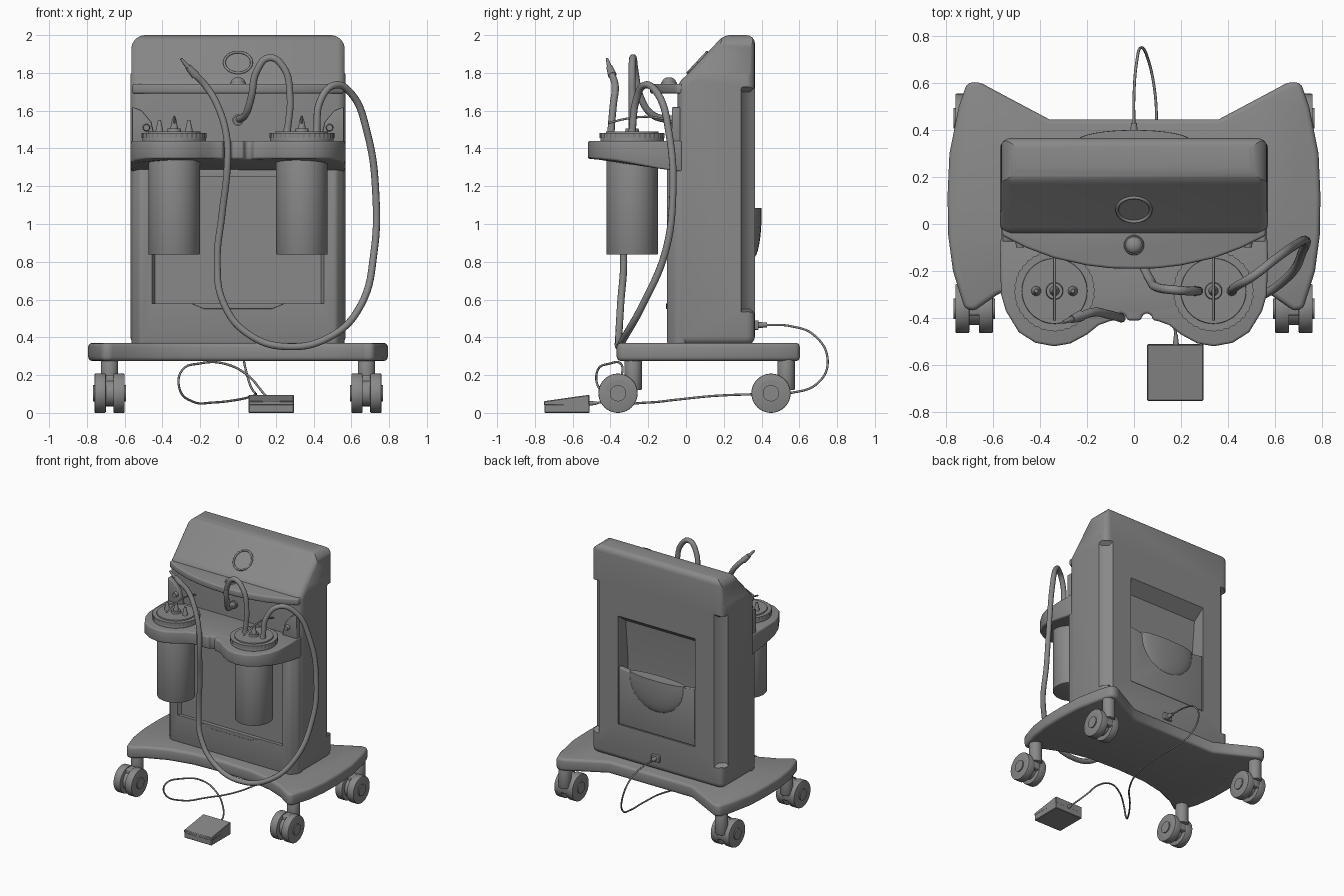
import bpy, bmesh, math
from mathutils import Vector, Matrix

if "Cube" in bpy.data.objects:
    bpy.data.objects.remove(bpy.data.objects["Cube"])

# Dark grey plastic for every part
GREY = bpy.data.materials.new('dark_grey')
GREY.diffuse_color = (.25, .25, .25, 1)
GREY.use_nodes = True
GREY.node_tree.nodes["Principled BSDF"].inputs["Base Color"].default_value = GREY.diffuse_color


def finish(name, bm, bevel=0, seg=3, limit=32):
    bmesh.ops.recalc_face_normals(bm, faces=bm.faces[:])
    if bevel:
        edges = [e for e in bm.edges if len(e.link_faces) == 2
                 and e.calc_face_angle(0) > math.radians(limit)]
        bmesh.ops.bevel(bm, geom=edges, offset=bevel, segments=seg, profile=0.5,
                        affect='EDGES', clamp_overlap=True)
    me = bpy.data.meshes.new(name)
    bm.to_mesh(me)
    bm.free()
    me.materials.append(GREY)
    ob = bpy.data.objects.new(name, me)
    bpy.context.collection.objects.link(ob)
    smooth(ob)
    return ob


def activate(ob):
    bpy.ops.object.select_all(action='DESELECT')
    ob.select_set(True)
    bpy.context.view_layer.objects.active = ob


def smooth(ob):
    activate(ob)
    bpy.ops.object.shade_smooth_by_angle(angle=math.radians(35))


def prism(name, pts, axis, lo, hi, bevel=0, seg=3, edit=None):
    """Extrude a 2D outline along an axis (x: yz points, y: xz, z: xy)."""
    def at(p, h):
        return {'x': (h, *p), 'y': (p[0], h, p[1]), 'z': (*p, h)}[axis]
    bm = bmesh.new()
    rings = [[bm.verts.new(at(p, h)) for p in pts] for h in (lo, hi)]
    n = len(pts)
    for r in rings:
        bm.faces.new(r)
    for i in range(n):
        j = (i + 1) % n
        bm.faces.new((rings[0][i], rings[0][j], rings[1][j], rings[1][i]))
    if edit:
        for v in bm.verts:
            edit(v.co)
    return finish(name, bm, bevel, seg)


def box(name, x, y, z, bevel=0):
    return prism(name, [(x[0], y[0]), (x[1], y[0]), (x[1], y[1]), (x[0], y[1])], 'z', *z, bevel)


def cyl(name, a, b, r1, r2=None, n=32, bevel=0):
    a, b = Vector(a), Vector(b)
    rot = Vector((0, 0, 1)).rotation_difference(b - a).to_matrix().to_4x4()
    bm = bmesh.new()
    bmesh.ops.create_cone(bm, cap_ends=True, segments=n, radius1=r1,
                          radius2=r1 if r2 is None else r2, depth=(b - a).length,
                          matrix=Matrix.Translation((a + b) / 2) @ rot)
    return finish(name, bm, bevel, 2)


def ball(name, loc, scale, cut_top=False):
    bm = bmesh.new()
    bmesh.ops.create_uvsphere(bm, u_segments=32, v_segments=16, radius=1)
    if cut_top:
        bmesh.ops.bisect_plane(bm, geom=bm.verts[:] + bm.edges[:] + bm.faces[:], plane_co=(0, 0, .15),
                               plane_no=(0, 0, 1), clear_outer=True)
        bmesh.ops.holes_fill(bm, edges=[e for e in bm.edges if e.is_boundary])
    for v in bm.verts:
        v.co = Vector(loc) + Vector(c * s for c, s in zip(v.co, scale))
    return finish(name, bm)


def tube(name, pts, r):
    cu = bpy.data.curves.new(name, 'CURVE')
    cu.dimensions, cu.bevel_depth, cu.bevel_resolution = '3D', r, 3
    cu.use_fill_caps, cu.resolution_u = True, 8
    cu.materials.append(GREY)
    sp = cu.splines.new('BEZIER')
    sp.bezier_points.add(len(pts) - 1)
    for bp, p in zip(sp.bezier_points, pts):
        bp.co = p
        bp.handle_left_type = bp.handle_right_type = 'AUTO'
    bpy.context.collection.objects.link(bpy.data.objects.new(name, cu))


def mirrored(half):
    return half + [(-x, y) for x, y in reversed(half) if x > 0]


def cut(ob, cutter):
    m = ob.modifiers.new('cut', 'BOOLEAN')
    m.operation, m.object, m.solver = 'DIFFERENCE', cutter, 'EXACT'
    activate(ob)
    bpy.ops.object.modifier_apply(modifier=m.name)
    bpy.data.objects.remove(cutter)


# Wheeled base plate
base = [(0, .445), (.36, .445), (.52, .53), (.66, .605), (.71, .6), (.745, .5), (.785, .3), (.793, .12),
        (.79, -.05), (.77, -.2), (.72, -.36), (.68, -.37), (.58, -.3), (.44, -.24), (.25, -.2), (0, -.19)]
prism('base', mirrored(base), 'z', .275, .37, .022)

# Twin-wheel casters
for sx in (-1, 1):
    for y in (-.36, .45):
        x = sx * .68
        cyl('caster_stem', (x, y + .08, .12), (x, y + .08, .285), .046, bevel=.006)
        box('caster_bridge', (x - .035, x + .035), (y - .03, y + .1), (.07, .2), .012)
        cyl('caster_axle', (x - .08, y, .105), (x + .08, y, .105), .07)
        for s in (-1, 1):
            cyl('caster_wheel', (x + s * .02, y, .104), (x + s * .08, y, .104), .104, n=40, bevel=.006)
            cyl('caster_hub', (x + s * .07, y, .104), (x + s * .088, y, .104), .043)

# Main cabinet with sloped console, back niche and chamfered rear corners
body = prism('cabinet', [(.365, .36), (.365, 2), (.2, 2), (0, 1.785), (-.045, 1.745), (-.045, .36)],
             'x', -.57, .57, .045, 4)
cut(body, prism('niche_cutter', [(.42, 1.5), (.365, 1.49), (.27, 1.42), (.24, 1.1), (.24, .64), (.42, .64)],
                'x', -.335, .335))


def slant_ends(co):
    if abs(co.x) < .57 and co.y < .36:
        co.z += .04 if co.z < 1 else -.04


for s in (-1, 1):
    cut(body, prism('corner_cutter', [(s * .49, .38), (s * .515, .34), (s * .552, .3), (s * .6, .275), (s * .6, .38)],
                    'z', .51, 1.74, edit=slant_ends))
    arc = [(s * (.49 + .075 * math.sin(a)), 1.925 + .075 * math.cos(a))
           for a in (i * math.pi / 16 for i in range(9))]
    cut(body, prism('top_corner_cutter', [(s * .49, 2.05)] + arc + [(s * .565, 1.8), (s * .62, 1.7), (s * .62, 2.05)],
                    'y', -.2, .5))
smooth(body)

# Back pocket
prism('pocket_panel', [(-.33, .645), (.33, .645), (.33, 1.09), (.2, 1.07), (0, 1.06), (-.2, 1.07), (-.33, 1.09)],
      'y', .325, .366, .006)
ball('pocket_bulge', (0, .355, 1.05), (.24, .045, .23), True)

# Lower front panel with a shallow recess and a ledge
front = prism('front_panel', mirrored([(0, 0), (.565, 0), (.56, -.05), (.52, -.1), (0, -.1)]),
              'z', .36, 1.32, .015)
cut(front, prism('front_cutter', [(-.48, -.14), (-.44, -.075), (.44, -.075), (.48, -.14)], 'z', .58, 1.25))
smooth(front)
prism('front_ledge', [(-.25, .58), (-.18, .55), (.18, .55), (.25, .58)], 'y', -.106, -.08, .004)

# Console lip, button ring and knob
lip = mirrored([(0, .1), (.555, .1), (.56, -.05), (.46, -.1), (.34, -.145), (.2, -.176), (.1, -.188), (0, -.19)])
prism('console_lip', lip, 'z', 1.69, 1.742, .012)
normal = Vector((0, -.732, .681))
slope = Vector((0, .681, .732))
centre = Vector((0, .063, 1.853)) + normal * .003
ring = [centre + Vector((.072 * math.cos(i * math.tau / 24), 0, 0)) + slope * (.075 * math.sin(i * math.tau / 24))
        for i in range(25)]
tube('button_ring', ring, .007)
cyl('knob_base', (0, -.09, 1.735), (0, -.09, 1.752), .045, .04)
ball('knob', (0, -.09, 1.752), (.036, .036, .025))

# Canister bracket with hose notches, thinner towards the front
half = [(0, -.02), (.565, -.02), (.57, -.15), (.565, -.3), (.545, -.37), (.49, -.46), (.42, -.505), (.34, -.52),
        (.27, -.508), (.2, -.47), (.15, -.43), (.1, -.412), (.08, -.41), (.075, -.388), (.055, -.378),
        (.035, -.388), (.03, -.41), (0, -.41)]


def taper(co):
    if co.z < 1.35:
        co.z = 1.275 + .07 * min(1, max(0, (-co.y - .05) / .36))


prism('bracket', mirrored(half), 'z', 1.28, 1.44, .012, edit=taper)

# Canisters with ribbed lids and spouts
for s in (-1, 1):
    x, y = s * .338, -.285
    cyl('canister', (x, y, .838), (x, y, 1.44), .136, n=48, bevel=.004)
    cyl('lid_flange', (x, y, 1.43), (x, y, 1.458), .168, n=48, bevel=.004)
    ribs = []
    for i in range(144):
        r = .172 if i % 4 < 2 else .168
        a = i * math.tau / 144
        ribs.append((x + r * math.cos(a), y + r * math.sin(a)))
    prism('lid_rim', ribs, 'z', 1.456, 1.482)
    cyl('lid_top', (x, y, 1.47), (x, y, 1.49), .142, .138, n=48)
    cyl('lid_hub', (x, y, 1.485), (x, y, 1.505), .038, .034)
    cyl('centre_spout', (x, y, 1.5), (x, y, 1.562), .022, .009, 16)
    for dx in (-.078, .078):
        cyl('side_spout', (x + dx, y, 1.485), (x + dx, y, 1.55), .022, .008, 16)
    tube('vacuum_line', [(x, -.41, 1.535), (x, -.3, 1.56), (x, -.17, 1.565), (x, -.03, 1.53)], .006)
    # Side fin and wall port
    prism('side_fin', [(s * .56, 1.43), (s * .56, 1.62), (s * .51, 1.6), (s * .46, 1.54), (s * .435, 1.43)],
          'y', -.075, -.03, .006)
    cyl('wall_port', (s * .485, -.06, 1.51), (s * .485, -.1, 1.51), .022, .016, 20)

# Centre port and short hose
cyl('centre_port_plate', (0, -.03, 1.55), (0, -.06, 1.55), .03)
cyl('centre_port', (0, -.04, 1.55), (0, -.11, 1.55), .024)
tube('short_hose', [(.262, -.285, 1.49), (.275, -.285, 1.68), (.24, -.285, 1.83), (.165, -.28, 1.88),
                    (.1, -.27, 1.81), (.07, -.24, 1.67), (.04, -.18, 1.58), (0, -.09, 1.55)], .019)

# Long suction hose and its tip
tube('long_hose', [(.416, -.285, 1.49), (.435, -.265, 1.65), (.51, -.22, 1.735), (.6, -.15, 1.69),
                   (.685, -.09, 1.48), (.73, -.07, 1.15), (.72, -.11, .85), (.65, -.23, .57), (.5, -.32, .41),
                   (.27, -.355, .35), (.05, -.355, .42), (-.08, -.345, .59), (-.11, -.33, .8),
                   (-.085, -.35, 1.05), (-.057, -.397, 1.3), (-.06, -.398, 1.46), (-.11, -.385, 1.63),
                   (-.17, -.375, 1.73), (-.235, -.395, 1.8)], .019)
cyl('hose_grip', (-.225, -.39, 1.787), (-.265, -.405, 1.832), .023, .017, 20)
cyl('hose_tip', (-.262, -.404, 1.828), (-.302, -.418, 1.875), .013, .007, 16)

# Rear socket and foot pedal with its cord
box('rear_socket', (-.035, .035), (.35, .385), (.44, .49), .005)
cyl('rear_plug', (0, .37, .465), (0, .43, .465), .018, .012, 20)
tube('pedal_cord', [(0, .42, .465), (0, .55, .46), (.01, .68, .41), (.03, .75, .28), (.06, .7, .16),
                    (.09, .55, .105), (.095, .4, .1), (.08, .15, .09), (0, -.05, .07), (-.13, -.2, .055),
                    (-.24, -.35, .06), (-.31, -.46, .13), (-.3, -.47, .22), (-.2, -.4, .262),
                    (-.07, -.345, .26), (.05, -.34, .2), (.13, -.37, .11), (.172, -.44, .06),
                    (.178, -.52, .05)], .006)
cyl('pedal_boot', (.178, -.52, .05), (.178, -.47, .052), .014, .008, 16)
prism('pedal_base', [(-.75, 0), (-.51, 0), (-.51, .05), (-.75, .045)], 'x', .056, .296, .004, 1)
prism('pedal_plate', [(-.752, .04), (-.512, .04), (-.512, .096), (-.752, .062)], 'x', .056, .296, .004, 1)
